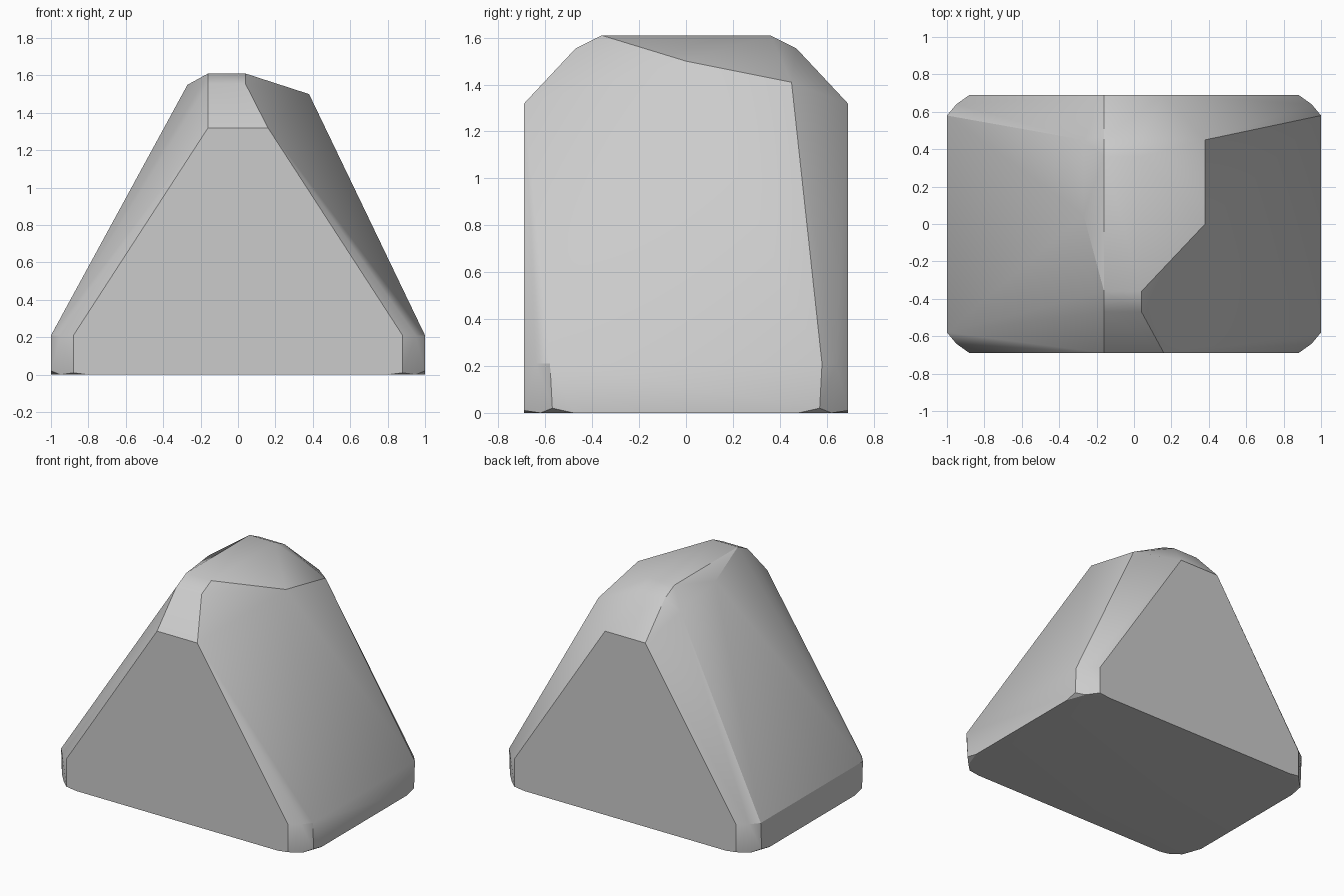
import bpy, bmesh, math

cube = bpy.data.objects.get("Cube")
if cube:
    bpy.data.objects.remove(cube, do_unlink=True)

# Stone grey
stone = bpy.data.materials.new("stone_grey")
stone.use_nodes = True
grey = (0.6, 0.6, 0.6, 1)
stone.diffuse_color = grey
stone.node_tree.nodes["Principled BSDF"].inputs["Base Color"].default_value = grey

points = []

# Rounded base corners, with slightly trimmed undersides
for sx in (-1, 1):
    for sy in (-1, 1):
        corner = [(0.88, 0.69, 0.21), (0.95, 0.64, 0.21), (1, 0.58, 0.21),
                  (0.88, 0.69, 0.01), (1, 0.57, 0.02),
                  (0.8, 0.69, 0), (0.95, 0.62, 0), (1, 0.48, 0)]
        points += [(sx * x, sy * y, z) for x, y, z in corner]

# Gable tops, bevels and flat ridge
for sy in (-1, 1):
    points += [(x, sy * 0.69, 1.32) for x in (-0.16, 0.16)]
    points += [(x, sy * y, z) for x in (-0.16, 0.04)
               for y, z in ((0.47, 1.555), (0.36, 1.61))]

# Uneven shoulders either side of the ridge
points += [(0.38, 0, 1.5), (0.38, 0.45, 1.41),
           (-0.27, 0.05, 1.55), (-0.27, 0.45, 1.48)]

# Wrap the faceted boulder around its corners
bm = bmesh.new()
for p in points:
    bm.verts.new(p)
hull = bmesh.ops.convex_hull(bm, input=bm.verts)
loose = [v for v in bm.verts if not v.link_faces]
bmesh.ops.delete(bm, geom=loose, context="VERTS")
bmesh.ops.dissolve_limit(bm, angle_limit=math.radians(1),
                         verts=bm.verts, edges=bm.edges)
bmesh.ops.recalc_face_normals(bm, faces=bm.faces)

mesh = bpy.data.meshes.new("boulder")
bm.to_mesh(mesh)
bm.free()
mesh.materials.append(stone)
boulder = bpy.data.objects.new("boulder", mesh)
bpy.context.collection.objects.link(boulder)

# Soft facets, crisp gable edges
bpy.ops.object.select_all(action="DESELECT")
boulder.select_set(True)
bpy.context.view_layer.objects.active = boulder
bpy.ops.object.shade_smooth_by_angle(angle=math.radians(28))
